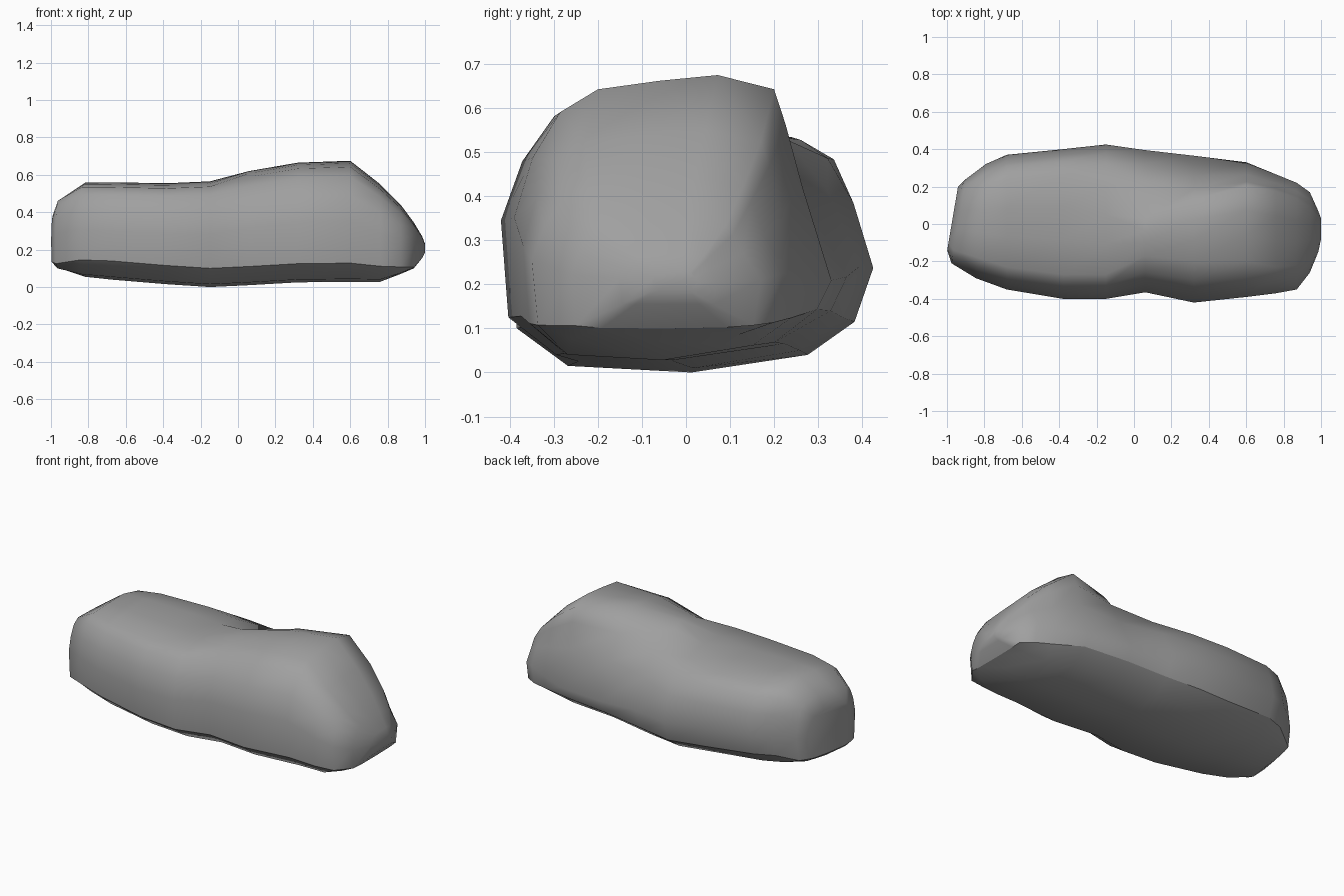
import bpy, bmesh

if "Cube" in bpy.data.objects:
    bpy.data.objects.remove(bpy.data.objects["Cube"])

# Cross-sections along the boulder:
# x, front y, back y, bottom z, top z, top plateau front y, top plateau back y, back belly height
SECTIONS = [
    (-0.975, -0.14, 0.20, 0.125, 0.39, -0.10, 0.14, 0.45),
    (-0.94, -0.21, 0.24, 0.095, 0.48, -0.14, 0.17, 0.45),
    (-0.82, -0.29, 0.32, 0.055, 0.56, -0.18, 0.20, 0.45),
    (-0.68, -0.35, 0.37, 0.04, 0.56, -0.23, 0.24, 0.45),
    (-0.38, -0.40, 0.40, 0.015, 0.555, -0.27, 0.26, 0.45),
    (-0.15, -0.40, 0.425, 0.0, 0.565, -0.27, 0.20, 0.42),
    (0.06, -0.365, 0.395, 0.01, 0.62, -0.17, 0.03, 0.38),
    (0.32, -0.42, 0.365, 0.025, 0.665, -0.20, 0.13, 0.30),
    (0.60, -0.39, 0.33, 0.028, 0.675, -0.20, 0.20, 0.28),
    (0.76, -0.37, 0.265, 0.028, 0.55, -0.23, 0.17, 0.35),
    (0.87, -0.35, 0.22, 0.07, 0.44, -0.22, 0.13, 0.42),
    (0.94, -0.26, 0.17, 0.10, 0.345, -0.18, 0.09, 0.45),
    (0.985, -0.15, 0.07, 0.155, 0.27, -0.10, 0.04, 0.45),
    (1.0, -0.08, 0.03, 0.185, 0.23, -0.05, 0.01, 0.45),
]
LEFT_END, RIGHT_END = 0, 11    # rings where the underside closes
FRONT_EDGE, BACK_EDGE = 2, 13  # outline points on the underside rim


def lerp(a, b, t):
    return a + (b - a) * t


def clamp(t):
    return min(1, max(0, t))


def ring(x, y0, y1, zb, zt, tl, tr, belly):
    """Flat-bottomed rounded outline, sheared at the left end."""
    h = zt - zb
    # Underside chamfer dies out towards both ends
    edge = min(0.1, 0.3 * h) * clamp((0.96 - x) / 0.24) * clamp((x + 1.0) / 0.2)
    drop = 0.05 * h
    zm = zb + belly * h
    steep = clamp((x - 0.06) / 0.3)
    outline = [
        (lerp(y0, y1, 0.5), zb),
        (lerp(y0, y1, 0.16), zb + 0.15 * edge),
        (y0 * 0.96, zb + edge),
        (y0, zb + 0.5 * h),
        (lerp(y0, tl, 0.22), zb + 0.71 * h),
        (lerp(y0, tl, 0.55), zb + 0.87 * h),
        (tl, zt - drop),
        (lerp(tl, tr, 0.35), zt - 0.4 * drop),
        (lerp(tl, tr, 0.68), zt),
        (tr, zt - drop),
        (lerp(y1, tr, lerp(0.46, 0.8, steep)), lerp(zm, zt, 0.76)),
        (lerp(y1, tr, lerp(0.2, 0.5, steep)), lerp(zm, zt, 0.45)),
        (y1, zm),
        (y1 * 0.9, zb + 1.15 * edge),
        (lerp(y0, y1, 0.82), zb + 0.4 * edge),
    ]
    slant = 0.17 * clamp((-x - 0.7) / 0.24)
    return [(x + slant * y, y, z) for y, z in outline]


# Boulder: loft through all the outlines
bm = bmesh.new()
rings = [[bm.verts.new(p) for p in ring(*s)] for s in SECTIONS]
n = len(rings[0])
for a, b in zip(rings, rings[1:]):
    for i in range(n):
        j = (i + 1) % n
        bm.faces.new((a[i], a[j], b[j], b[i]))
bm.faces.new(rings[0])
bm.faces.new(rings[-1])
bmesh.ops.recalc_face_normals(bm, faces=bm.faces[:])

mesh = bpy.data.meshes.new("boulder")
bm.to_mesh(mesh)
bm.free()
boulder = bpy.data.objects.new("boulder", mesh)
bpy.context.collection.objects.link(boulder)
bpy.context.view_layer.objects.active = boulder
boulder.select_set(True)
bpy.ops.object.shade_smooth_by_angle(angle=1.2)

# Crisp rim around the underside
under = {BACK_EDGE, BACK_EDGE + 1, 0, 1, FRONT_EDGE}
for e in mesh.edges:
    (r0, c0), (r1, c1) = (divmod(v, n) for v in e.vertices)
    along = c0 == c1 and c0 in (FRONT_EDGE, BACK_EDGE) and max(r0, r1) <= RIGHT_END
    across = r0 == r1 and r0 in (LEFT_END, RIGHT_END) and c0 in under and c1 in under
    if along or across:
        e.use_edge_sharp = True

# Stone colour
stone = bpy.data.materials.new("stone")
stone.diffuse_color = (0.35, 0.35, 0.35, 1)
stone.use_nodes = True
stone.node_tree.nodes["Principled BSDF"].inputs["Base Color"].default_value = stone.diffuse_color
mesh.materials.append(stone)
